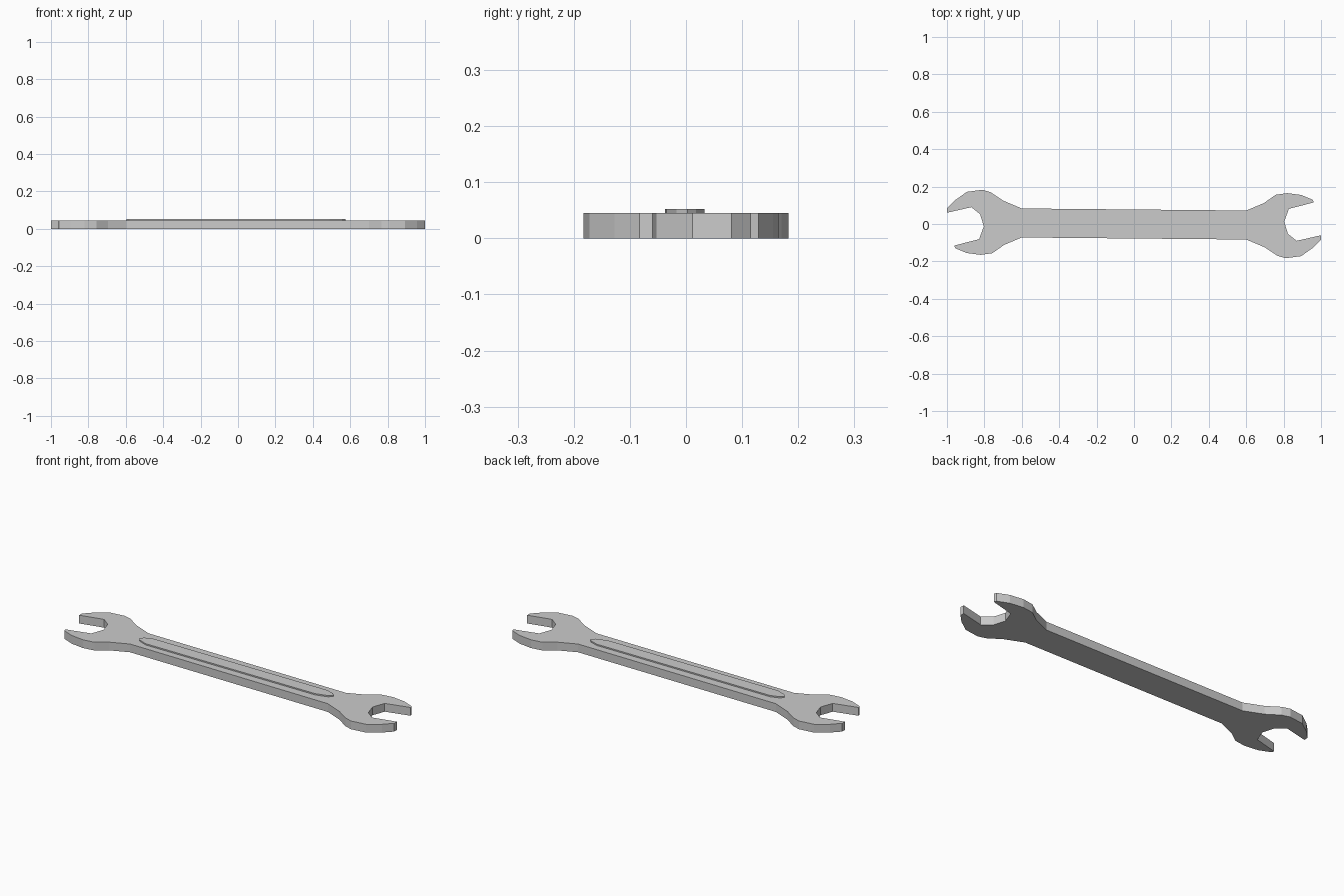
import bpy, bmesh

if "Cube" in bpy.data.objects:
    bpy.data.objects.remove(bpy.data.objects["Cube"])


def extrude_profile(name, points, z0, z1):
    """Flat outline extruded straight up from z0 to z1."""
    bm = bmesh.new()
    face = bm.faces.new([bm.verts.new((x, y, z0)) for x, y in points])
    top = bmesh.ops.extrude_face_region(bm, geom=[face])["geom"]
    bmesh.ops.translate(bm, vec=(0, 0, z1 - z0),
                        verts=[g for g in top if isinstance(g, bmesh.types.BMVert)])
    bmesh.ops.recalc_face_normals(bm, faces=bm.faces)
    mesh = bpy.data.meshes.new(name)
    bm.to_mesh(mesh)
    bm.free()
    obj = bpy.data.objects.new(name, mesh)
    bpy.context.collection.objects.link(obj)
    return obj


# Left jaw outline, from upper neck round the open mouth to lower neck
jaw = [(-0.60, 0.083), (-0.70, 0.125), (-0.767, 0.17), (-0.81, 0.183),
       (-0.893, 0.172), (-0.957, 0.127), (-1.0, 0.083), (-1.0, 0.06),
       (-0.87, 0.09), (-0.823, 0.053), (-0.803, -0.012), (-0.828, -0.081),
       (-0.96, -0.115), (-0.957, -0.129), (-0.895, -0.155), (-0.82, -0.165),
       (-0.757, -0.156), (-0.695, -0.112), (-0.60, -0.072)]

# The other end is the same jaw turned half a turn
extrude_profile("wrench_body", jaw + [(-x, -y) for x, y in jaw], 0.0, 0.045)

# Raised panel along the handle, with pointed ends
panel = [(-0.595, 0.0), (-0.58, -0.018), (-0.53, -0.037), (0.49, -0.035),
         (0.555, -0.017), (0.575, 0.003), (0.56, 0.018), (0.515, 0.033),
         (-0.53, 0.033), (-0.575, 0.018)]
extrude_profile("handle_panel", panel, 0.04, 0.052)
